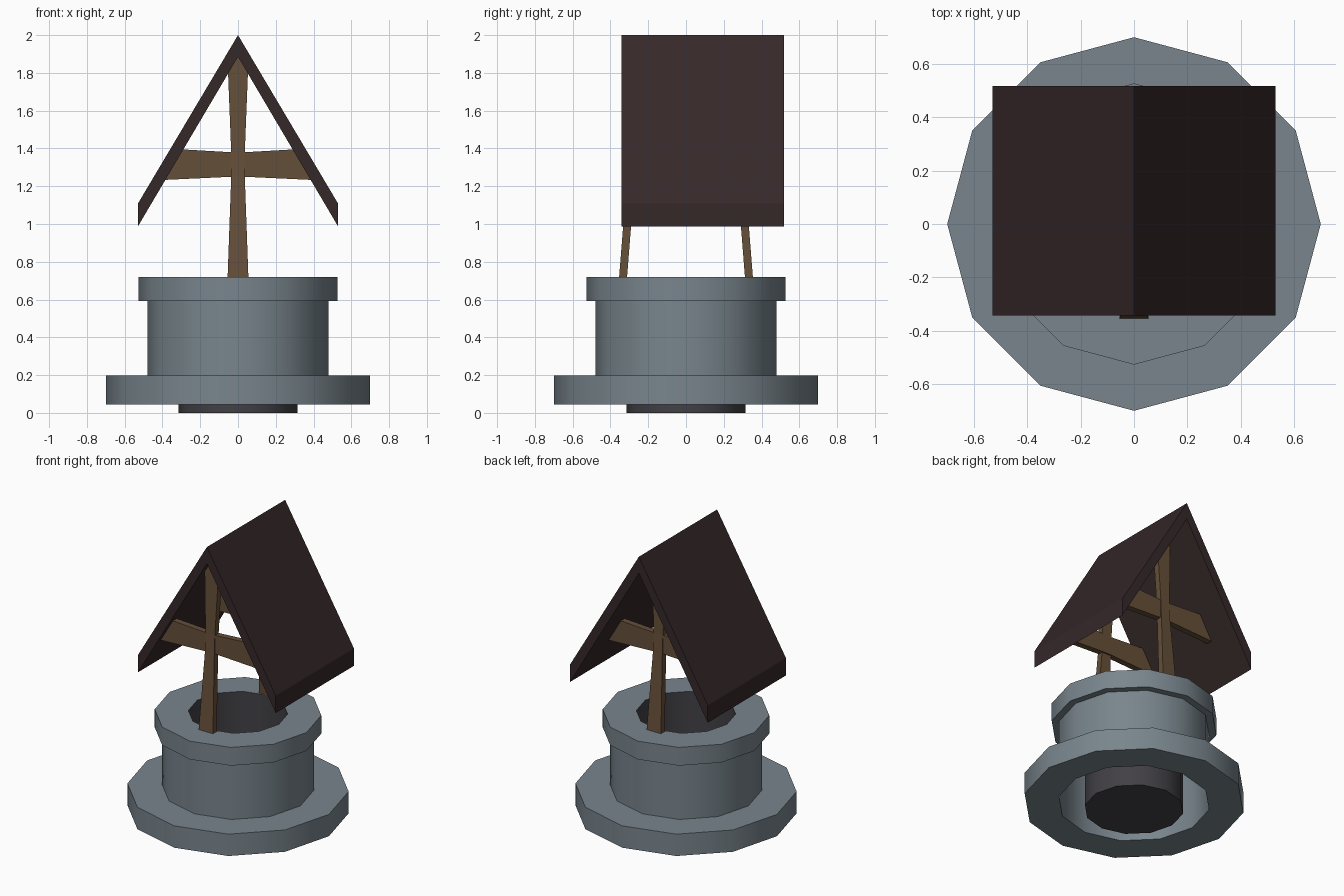
import bpy, bmesh, math

if "Cube" in bpy.data.objects:
    bpy.data.objects.remove(bpy.data.objects["Cube"])


def material(name, rgb):
    m = bpy.data.materials.new(name)
    m.diffuse_color = (*rgb, 1)
    m.use_nodes = True
    m.node_tree.nodes["Principled BSDF"].inputs["Base Color"].default_value = m.diffuse_color
    return m


STONE = material("stone grey", (0.19, 0.235, 0.265))
DARK = material("dark shaft", (0.054, 0.051, 0.060))
WOOD = material("brown wood", (0.130, 0.078, 0.040))
ROOF = material("dark roof", (0.036, 0.021, 0.022))


def finish(name, bm, mat):
    me = bpy.data.meshes.new(name)
    bm.to_mesh(me)
    bm.free()
    me.materials.append(mat)
    ob = bpy.data.objects.new(name, me)
    bpy.context.collection.objects.link(ob)
    return ob


def lathe(name, profile, mat, cap_end=False, sides=12):
    """Turn an (r, z) profile round z, smooth across the facets."""
    bm = bmesh.new()
    rings = [[bm.verts.new((r * math.cos(a), r * math.sin(a), z))
              for a in (2 * math.pi * i / sides for i in range(sides))]
             for r, z in profile]
    for lo, hi in zip(rings, rings[1:]):
        for i in range(sides):
            j = (i + 1) % sides
            bm.faces.new((lo[i], lo[j], hi[j], hi[i]))
    if cap_end:
        bm.faces.new(rings[-1])
    ob = finish(name, bm, mat)
    bpy.ops.object.select_all(action='DESELECT')
    ob.select_set(True)
    bpy.context.view_layer.objects.active = ob
    bpy.ops.object.shade_smooth_by_angle(angle=math.radians(40))
    return ob


def loft(name, sections, mat):
    """Join matching point loops into a closed solid."""
    bm = bmesh.new()
    loops = [[bm.verts.new(p) for p in s] for s in sections]
    n = len(loops[0])
    for a, b in zip(loops, loops[1:]):
        for i in range(n):
            j = (i + 1) % n
            bm.faces.new((a[i], a[j], b[j], b[i]))
    bm.faces.new(loops[0][::-1])
    bm.faces.new(loops[-1])
    bmesh.ops.recalc_face_normals(bm, faces=bm.faces)
    return finish(name, bm, mat)


# Stone wall: wide foot, drum and rim, open underneath
R_SHAFT = 0.314
lathe("stone_wall", [(0.48, 0.045), (0.70, 0.045), (0.70, 0.197), (0.48, 0.197),
                     (0.48, 0.593), (0.527, 0.593), (0.527, 0.72),
                     (R_SHAFT, 0.72)], STONE)
# Inside of the stone drum behind the foot
lathe("drum_lower", [(0.48, 0.045), (0.48, 0.197)], STONE)
# Dark shaft with closed bottom
lathe("well_shaft", [(R_SHAFT, 0.72), (R_SHAFT, 0)], DARK, cap_end=True)

# Gable roof, one extruded profile
gable = [(0, 2.0), (0.53, 1.108), (0.53, 0.987), (0, 1.885), (-0.53, 0.987), (-0.53, 1.108)]
loft("roof", [[(x, y, z) for x, z in gable] for y in (-0.342, 0.518)], ROOF)

# Posts narrow at the middle and lean inwards; cross beams flare to the roof
for name, s in (("front", -1), ("back", 1)):
    posts = [(0.72, 0.055, 0.354), (1.25, 0.036, 0.312),
             (1.38, 0.036, 0.306), (1.885, 0.056, 0.288)]  # z, half width, outer y
    loft(name + "_post",
         [[(-w, s * y, z), (w, s * y, z), (w, s * (y - 0.042), z), (-w, s * (y - 0.042), z)]
          for z, w, y in posts], WOOD)
    beam = [(-0.42, -0.33, 1.232, 1.397), (-0.036, -0.036, 1.25, 1.38),
            (0.036, 0.036, 1.25, 1.38), (0.42, 0.33, 1.232, 1.397)]  # x low, x high, z low, z high
    loft(name + "_beam",
         [[(xl, s * 0.302, zl), (xh, s * 0.302, zh), (xh, s * 0.26, zh), (xl, s * 0.26, zl)]
          for xl, xh, zl, zh in beam], WOOD)
